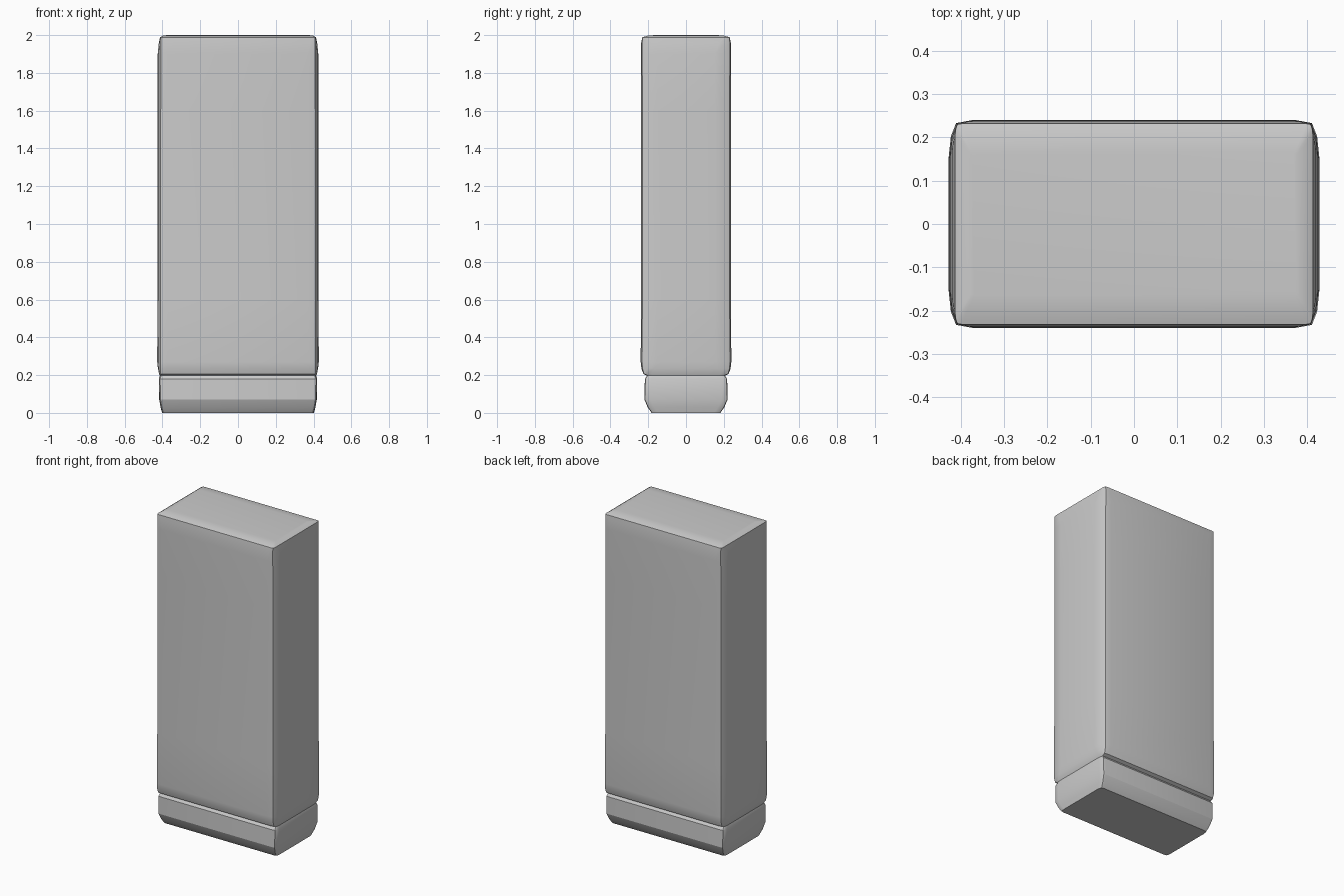
import bpy, bmesh

if "Cube" in bpy.data.objects:
    bpy.data.objects.remove(bpy.data.objects["Cube"])

# Corner cross-section: insets from the half width and half depth
CORNER = [(0.0, 0.085), (0.005, 0.038), (0.017, 0.007), (0.055, 0.0)]


def outline(hx, hy, z, soft=1.0):
    quarter = [(hx - a * soft, hy - b * soft) for a, b in CORNER]
    pts = quarter + [(-x, y) for x, y in reversed(quarter)]
    pts += [(-x, -y) for x, y in quarter]
    pts += [(x, -y) for x, y in reversed(quarter)]
    return [(x, y, z) for x, y in pts]


def loft(name, rings, cap_bottom, cap_top):
    bm = bmesh.new()
    loops = [[bm.verts.new(p) for p in outline(*r)] for r in rings]
    n = len(loops[0])
    for low, high in zip(loops, loops[1:]):
        for i in range(n):
            j = (i + 1) % n
            bm.faces.new((low[i], low[j], high[j], high[i]))
    if cap_bottom:
        bm.faces.new(loops[0][::-1])
    if cap_top:
        bm.faces.new(loops[-1])
    mesh = bpy.data.meshes.new(name)
    bm.to_mesh(mesh)
    bm.free()
    obj = bpy.data.objects.new(name, mesh)
    bpy.context.collection.objects.link(obj)
    bpy.ops.object.select_all(action='DESELECT')
    obj.select_set(True)
    bpy.context.view_layer.objects.active = obj
    bpy.ops.object.shade_smooth_by_angle(angle=0.4)
    return obj


# Recessed plinth with a chamfered foot
loft("plinth", [
    (0.402, 0.182, 0.0, 0.4),
    (0.410, 0.203, 0.03, 0.4),
    (0.417, 0.220, 0.07, 0.4),
    (0.419, 0.218, 0.18, 0.4),
    (0.414, 0.206, 0.197, 0.4),
], True, False)

# Tall slab with softened edges, open where it meets the plinth
loft("tall_slab", [
    (0.414, 0.206, 0.197, 0.4),
    (0.418, 0.226, 0.207, 0.5),
    (0.424, 0.236, 0.235, 0.8),
    (0.428, 0.240, 0.27, 1.0),
    (0.426, 0.238, 0.60, 1.0),
    (0.426, 0.238, 1.60, 1.0),
    (0.425, 0.239, 1.90, 1.0),
    (0.419, 0.237, 1.96, 0.7),
    (0.413, 0.232, 1.988, 0.3),
    (0.398, 0.203, 1.997, 0.2),
    (0.375, 0.165, 2.0, 0.1),
], False, True)
